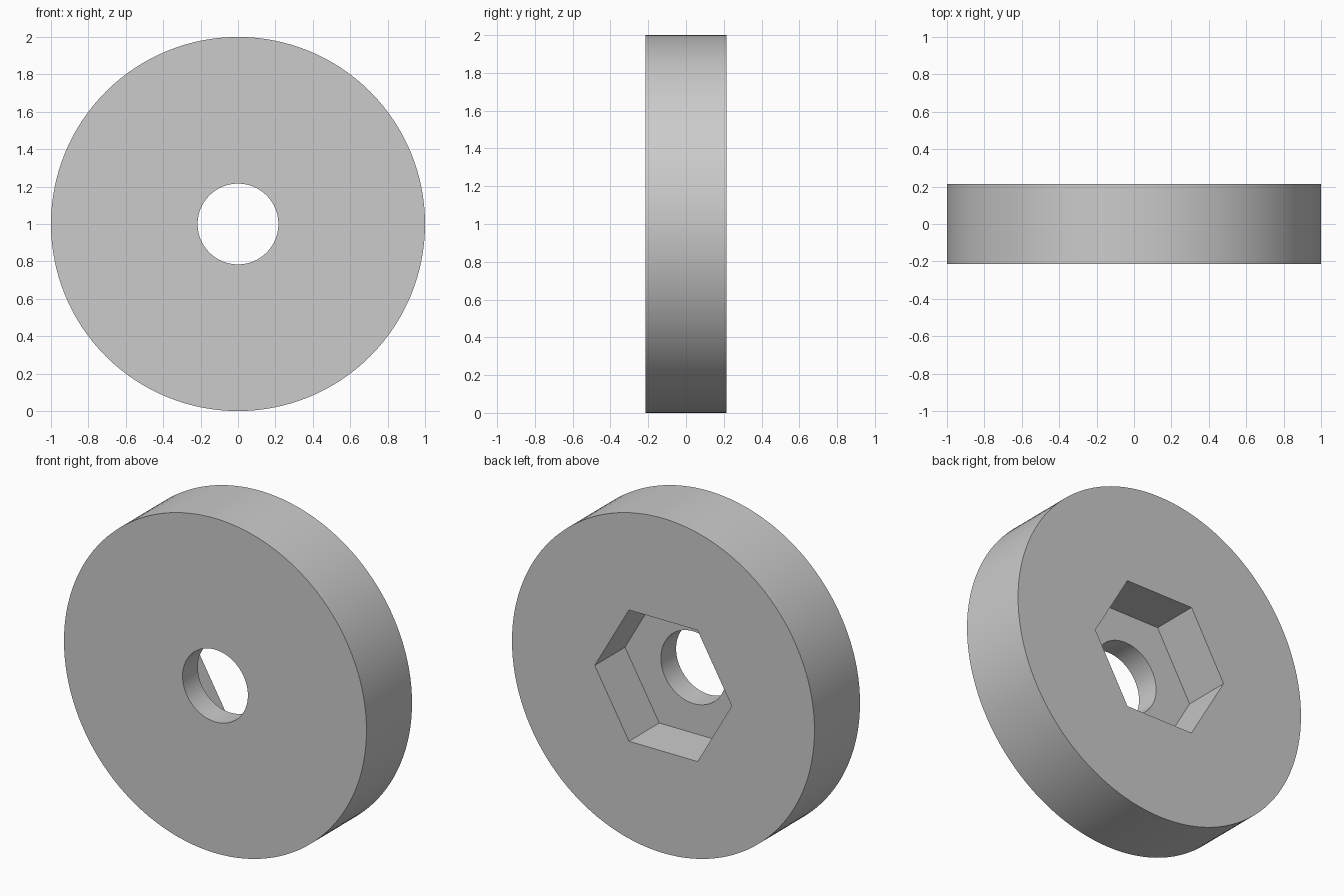
import bpy
from math import pi

cube = bpy.data.objects.get("Cube")
if cube:
    bpy.data.objects.remove(cube, do_unlink=True)

RADIUS, THICK = 1.0, 0.43
HOLE_RADIUS = 0.216
HEX_RADIUS, HEX_DEPTH = 0.453, 0.286

grey = bpy.data.materials.new("plain grey")
grey.use_nodes = True
colour = (0.6, 0.6, 0.6, 1)
grey.diffuse_color = colour
grey.node_tree.nodes["Principled BSDF"].inputs["Base Color"].default_value = colour


def prism(name, sides, radius, y0, y1, turn=0):
    """Upright prism along y, from y0 to y1, centred on the wheel axis."""
    bpy.ops.mesh.primitive_cylinder_add(
        vertices=sides, radius=radius, depth=y1 - y0,
        location=(0, (y0 + y1) / 2, RADIUS), rotation=(pi / 2, turn, 0))
    obj = bpy.context.object
    bpy.ops.object.transform_apply(location=False, rotation=True, scale=False)
    obj.name = name
    obj.data.materials.append(grey)
    return obj


half = THICK / 2
disc = prism("disc", 128, RADIUS, -half, half)

# Round through hole, and a hexagonal nut pocket with points left and right
cutters = [
    prism("hole_cutter", 64, HOLE_RADIUS, -THICK, THICK),
    prism("nut_pocket_cutter", 6, HEX_RADIUS, half - HEX_DEPTH, THICK, pi / 2),
]
bpy.ops.object.select_all(action="DESELECT")
disc.select_set(True)
bpy.context.view_layer.objects.active = disc
for cutter in cutters:
    cut = disc.modifiers.new(cutter.name, "BOOLEAN")
    cut.operation = "DIFFERENCE"
    cut.solver = "EXACT"
    cut.object = cutter
    bpy.ops.object.modifier_apply(modifier=cut.name)
    bpy.data.objects.remove(cutter, do_unlink=True)

# Smooth round walls, sharp rims and pocket corners
bpy.ops.object.shade_smooth_by_angle(angle=pi / 6)
